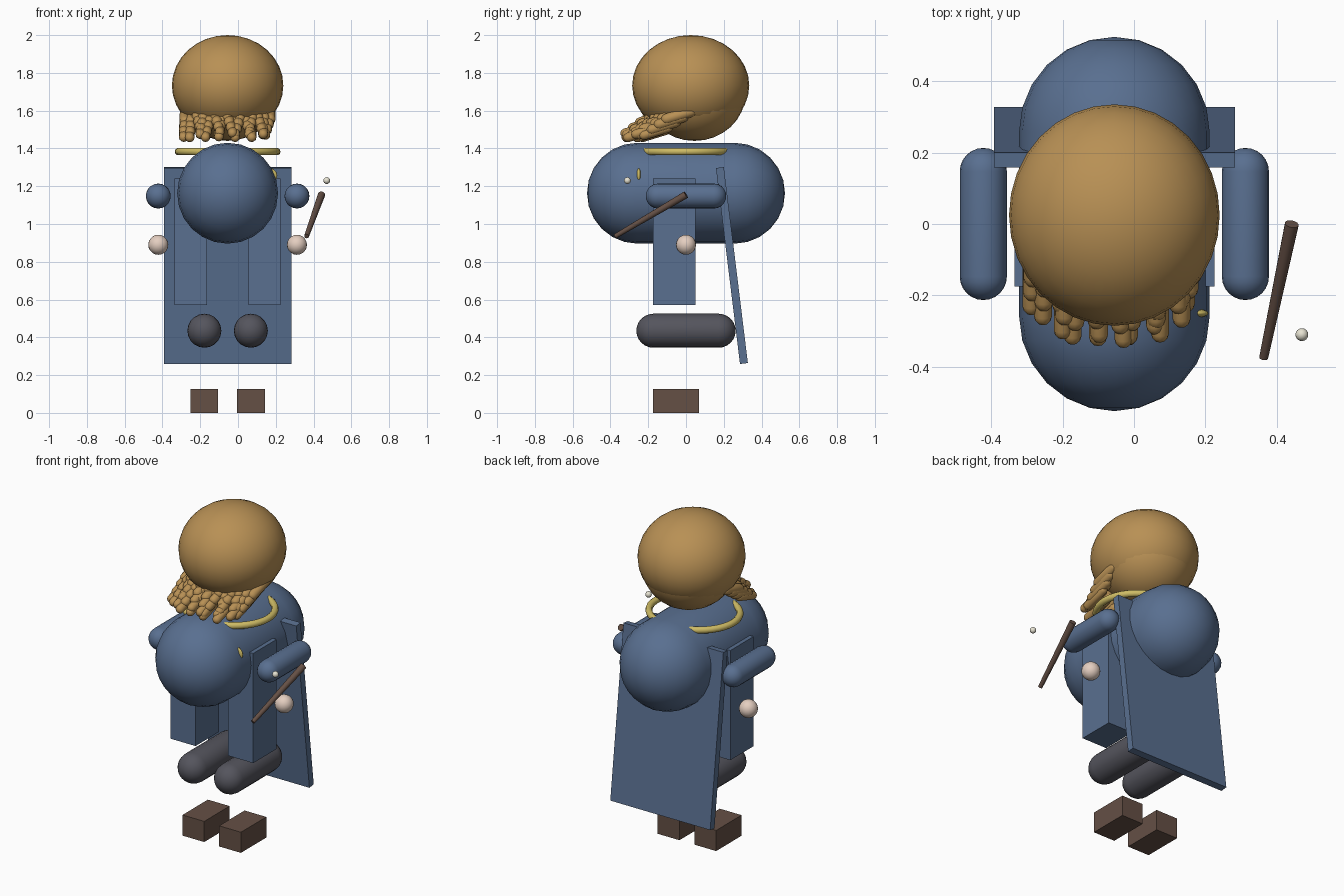
import bpy, bmesh, math, random
from mathutils import Vector

if "Cube" in bpy.data.objects:
    bpy.data.objects.remove(bpy.data.objects["Cube"])

random.seed(4)
CX = -0.055  # body axis


def mat(name, rgb):
    m = bpy.data.materials.new(name)
    m.diffuse_color = (*rgb, 1)
    m.use_nodes = True
    m.node_tree.nodes["Principled BSDF"].inputs["Base Color"].default_value = m.diffuse_color
    return m


BLUE = mat("blue cloth", (0.10, 0.16, 0.28))
HAIR = mat("golden brown", (0.48, 0.28, 0.09))
GOLD = mat("gold", (0.62, 0.50, 0.13))
SKIN = mat("skin", (0.78, 0.62, 0.53))
GREY = mat("dark grey", (0.09, 0.09, 0.11))
LEATHER = mat("brown leather", (0.13, 0.08, 0.06))
PEARL = mat("pearl", (0.8, 0.77, 0.65))


def finish(name, material, smooth=True):
    ob = bpy.context.object
    ob.name = name
    ob.data.materials.append(material)
    if smooth:
        bpy.ops.object.shade_smooth_by_angle(angle=math.radians(40))
    return ob


def ball(name, loc, radii, material, seg=32, rings=16):
    bpy.ops.mesh.primitive_uv_sphere_add(segments=seg, ring_count=rings, location=loc)
    bpy.context.object.scale = radii
    return finish(name, material)


def box(name, loc, size, material, rx=0):
    bpy.ops.mesh.primitive_cube_add(size=1, location=loc, rotation=(rx, 0, 0))
    bpy.context.object.scale = size
    return finish(name, material, False)


def add_capsule(bm, a, b, r, seg=20, rings=5):
    """Straight tube from a to b with a half-sphere on each end."""
    a, b = Vector(a), Vector(b)
    rot = (b - a).to_track_quat('Z', 'Y')
    half = (b - a).length / 2
    loops = []
    for side in (-1, 1):
        for i in range(1, rings + 1):
            t = math.pi / 2 * (i if side < 0 else rings + 1 - i) / rings
            loops.append((r * math.sin(t), side * (half + r * math.cos(t))))
    place = lambda x, y, z: bm.verts.new(rot @ Vector((x, y, z)) + (a + b) / 2)
    rows = [[place(q * math.cos(2 * math.pi * k / seg), q * math.sin(2 * math.pi * k / seg), z)
             for k in range(seg)] for q, z in loops]
    ends = place(0, 0, -half - r), place(0, 0, half + r)
    for k in range(seg):
        n = (k + 1) % seg
        for lo, hi in zip(rows, rows[1:]):
            bm.faces.new((lo[k], lo[n], hi[n], hi[k]))
        bm.faces.new((ends[0], rows[0][n], rows[0][k]))
        bm.faces.new((ends[1], rows[-1][k], rows[-1][n]))


def mesh_object(name, bm, material):
    me = bpy.data.meshes.new(name)
    bm.to_mesh(me)
    bm.free()
    ob = bpy.data.objects.new(name, me)
    bpy.context.collection.objects.link(ob)
    bpy.ops.object.select_all(action='DESELECT')
    ob.select_set(True)
    bpy.context.view_layer.objects.active = ob
    return finish(name, material)


def capsule(name, loc, half, r, material, seg=24):
    bm = bmesh.new()
    x, y, z = loc
    add_capsule(bm, (x, y - half, z), (x, y + half, z), r, seg, 6)
    return mesh_object(name, bm, material)


# torso and the slab cape behind it
capsule("torso", (CX, 0, 1.163), 0.257, 0.267, BLUE)
box("cape", (CX, 0.243, 0.78), (0.675, 0.042, 1.045), BLUE, math.radians(7))

# paired robe panels, arms, hands, legs and shoes
for side, s in (("left", -1), ("right", 1)):
    box(side + "_robe_panel", (CX + s * 0.195, -0.062, 0.905), (0.17, 0.225, 0.67), BLUE)
    capsule(side + "_arm", (CX + s * 0.367, 0, 1.148), 0.147, 0.066, BLUE, 20)
    ball(side + "_hand", (CX + s * 0.367, 0, 0.89), (0.053,) * 3, SKIN, 20, 10)
    capsule(side + "_leg", (CX + s * 0.123, 0, 0.435), 0.173, 0.09, GREY, 20)
    box(side + "_shoe", (CX + s * 0.124, -0.053, 0.063), (0.147, 0.245, 0.126), LEATHER)

# collar ring and round clasp
bpy.ops.mesh.primitive_torus_add(major_radius=0.26, minor_radius=0.02, major_segments=40,
                                 minor_segments=10, location=(CX, -0.003, 1.383))
bpy.context.object.scale = (1, 0.91, 1)
finish("collar", GOLD)
ball("clasp", (0.168, -0.25, 1.255), (0.04, 0.013, 0.04), GOLD, 20, 10)

# head and overlapping hair cap
ball("head", (CX, 0.045, 1.69), (0.265, 0.27, 0.25), HAIR)
ball("hair", (CX, 0.025, 1.733), (0.295, 0.31, 0.267), HAIR)

# beard: curls fanned round the face, each a chain of short capsules sloping forward
bm = bmesh.new()
COUNT = 15
for i in range(COUNT):
    u = 2 * i / (COUNT - 1) - 1
    x = CX + 0.225 * u
    tip_y = -0.325 + 0.10 * u * u + random.uniform(-0.01, 0.01)
    drop = random.uniform(-0.015, 0.02)
    lean = random.uniform(-0.012, 0.012)
    for j in range(4):
        t = j / 3
        y = tip_y + 0.12 * (1 - t)
        z = 1.555 - 0.085 * t + drop
        px = x + lean * j
        r = 0.029 - 0.004 * t
        add_capsule(bm, (px, y, z), (px, y + 0.13, z + 0.04), r, 12, 3)
mesh_object("beard_curls", bm, HAIR)

# tapered wand and the small bead floating above it
thick, thin = Vector((0.442, 0.0, 1.155)), Vector((0.363, -0.375, 0.935))
bpy.ops.mesh.primitive_cone_add(vertices=16, radius1=0.0195, radius2=0.0125,
                                depth=(thin - thick).length, location=(thick + thin) / 2)
bpy.context.object.rotation_euler = (thin - thick).to_track_quat('Z', 'Y').to_euler()
finish("wand", LEATHER)
ball("wand_bead", (0.47, -0.31, 1.23), (0.018,) * 3, PEARL, 16, 8)
